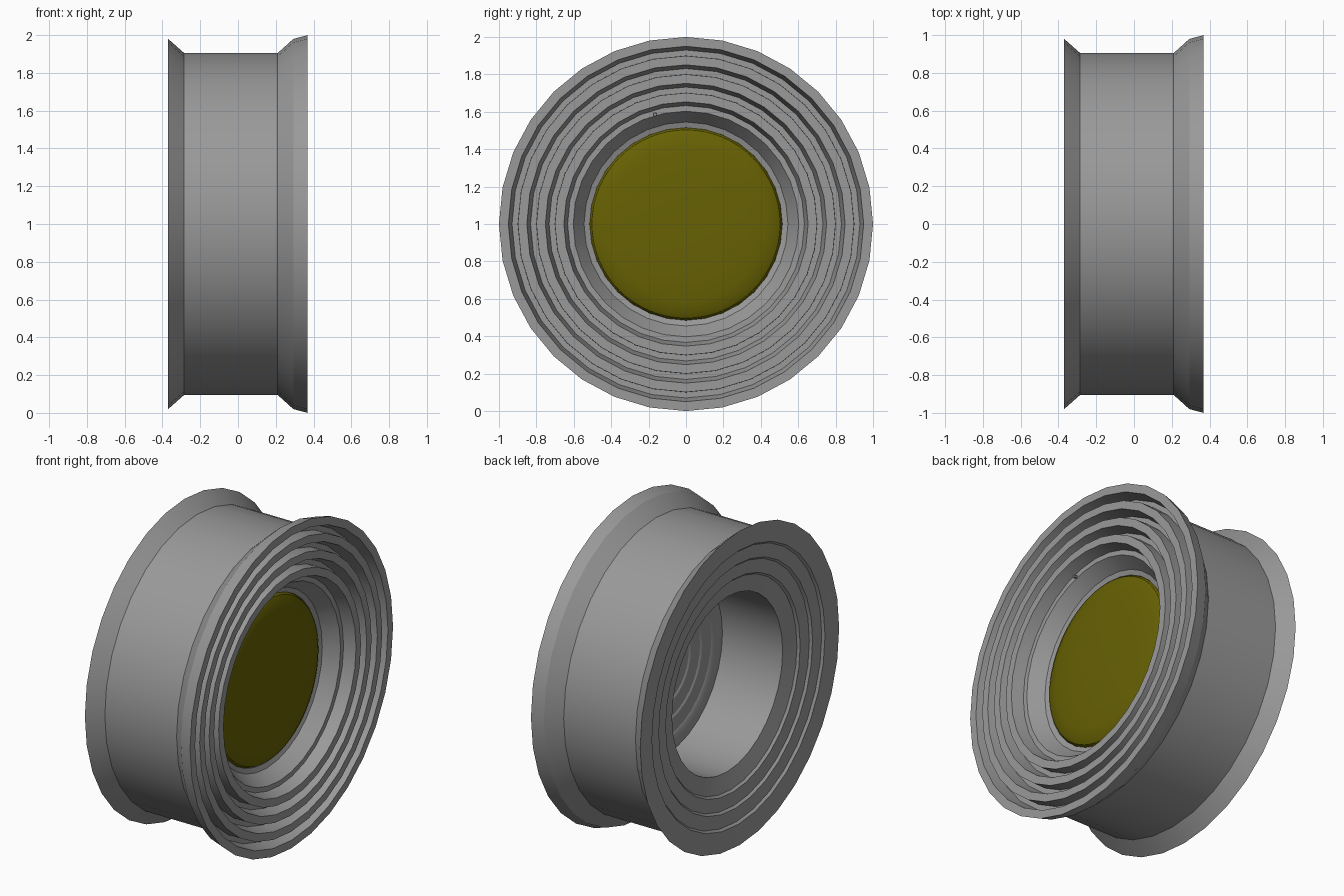
import bpy, bmesh, math
from mathutils import Matrix

if "Cube" in bpy.data.objects:
    bpy.data.objects.remove(bpy.data.objects["Cube"])

CENTRE_Z = 1.0


def material(name, colour):
    mat = bpy.data.materials.new(name)
    mat.diffuse_color = (*colour, 1)
    mat.use_nodes = True
    mat.node_tree.nodes["Principled BSDF"].inputs["Base Color"].default_value = mat.diffuse_color
    return mat


metal = material("dark_grey_metal", (0.32, 0.32, 0.32))
olive = material("olive", (0.135, 0.12, 0.001))


def finish(name, bm, mat):
    bmesh.ops.remove_doubles(bm, verts=bm.verts, dist=1e-5)
    bmesh.ops.recalc_face_normals(bm, faces=bm.faces)
    mesh = bpy.data.meshes.new(name)
    bm.to_mesh(mesh)
    bm.free()
    obj = bpy.data.objects.new(name, mesh)
    bpy.context.collection.objects.link(obj)
    mesh.materials.append(mat)
    bpy.ops.object.select_all(action='DESELECT')
    obj.select_set(True)
    bpy.context.view_layer.objects.active = obj
    bpy.ops.object.shade_smooth_by_angle(angle=math.radians(25))
    return obj


def lathe(name, profile, closed, mat, sides=32):
    """Spin (x, radius) points around the wheel axle."""
    bm = bmesh.new()
    verts = [bm.verts.new((x, 0, r)) for x, r in profile]
    pairs = list(zip(verts, verts[1:]))
    if closed:
        pairs.append((verts[-1], verts[0]))
    edges = [bm.edges.new(p) for p in pairs]
    bmesh.ops.spin(bm, geom=verts + edges, cent=(0, 0, 0), axis=(1, 0, 0),
                   angle=math.tau, steps=sides, use_merge=True)
    bmesh.ops.translate(bm, verts=bm.verts, vec=(0, 0, CENTRE_Z))
    return finish(name, bm, mat)


# Rim: outer barrel with flared lips
outer = [(-0.37, 0.98), (-0.285, 0.905), (0.21, 0.905), (0.293, 0.98), (0.369, 1.0)]

# Outer face: concentric ridges with grooves between, then a cone to the hub cap
front_face = []
for i in range(4):
    r = 0.95 - 0.099 * i
    front_face += [(0.369 - 0.004 * i, r), (0.285, r - 0.02), (0.285, r - 0.05)]
    if i < 3:
        front_face.append((0.365 - 0.004 * i, r - 0.051))
front_face += [(0.20, 0.545), (0.19, 0.515)]

# Open bore and the shallow stepped dish on the inner face
bore = [(0.13, 0.515), (0.13, 0.545), (-0.285, 0.545)]
back_dish = [(-0.31, 0.65)]
for i in range(3):
    r, x = 0.65 + 0.095 * i, -0.31 - 0.019 * i
    back_dish += [(x - 0.014, r + 0.012), (x - 0.019, r + 0.095)]

lathe("wheel_rim", outer + front_face + bore + back_dish, True, metal)

# Domed hub cap with a ringed back
cap_front = [(0.242, 0), (0.24, 0.15), (0.235, 0.30), (0.226, 0.42),
             (0.216, 0.475), (0.202, 0.503), (0.18, 0.515)]
lathe("hub_cap", cap_front, False, olive, 64)

cap_back = [(0.13, 0.515)]
for i in range(4):
    r, x = 0.46 - 0.1 * i, 0.133 + 0.008 * i
    cap_back += [(x, r), (x + 0.006, r - 0.012)]
cap_back += [(0.165, 0.06), (0.16, 0.05), (0.16, 0)]
lathe("hub_cap_back", cap_back, False, metal)

# Small valve stem in the innermost groove
bm = bmesh.new()
bmesh.ops.create_cone(bm, cap_ends=True, segments=8, radius1=0.012, radius2=0.009,
                      depth=0.04,
                      matrix=Matrix.Translation((0.285, -0.165, CENTRE_Z + 0.585))
                      @ Matrix.Rotation(math.pi / 2, 4, 'Y'))
finish("valve_stem", bm, metal)
